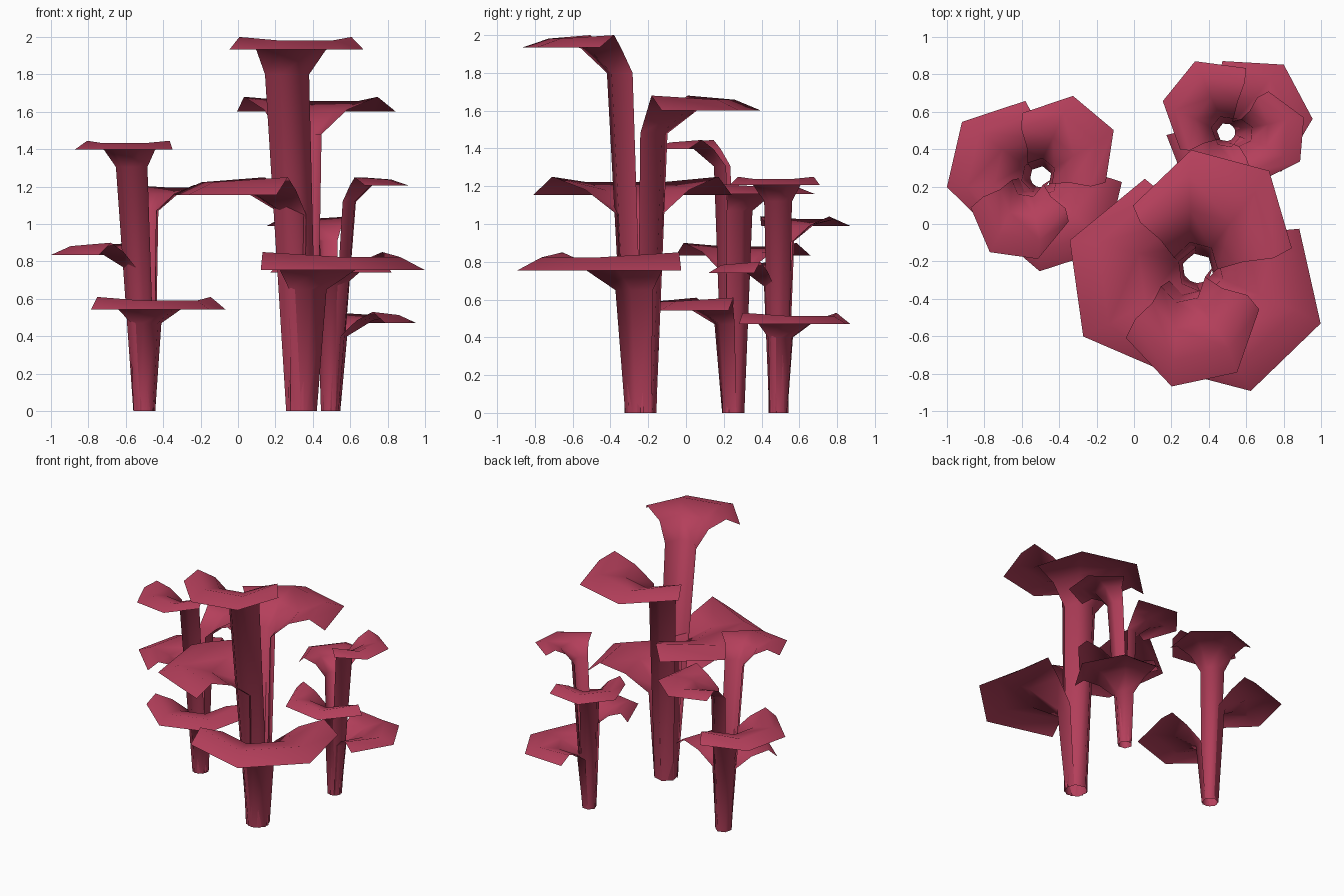
import bpy, bmesh
from math import radians, sin, cos
from mathutils import Vector

if "Cube" in bpy.data.objects:
    bpy.data.objects.remove(bpy.data.objects["Cube"], do_unlink=True)

mat = bpy.data.materials.new("crimson")
mat.use_nodes = True
color = (0.46, 0.05, 0.105, 1)
mat.diffuse_color = color
mat.node_tree.nodes["Principled BSDF"].inputs["Base Color"].default_value = color


def frond(name, axis, stem_r, depth, centre, lip_r, facing, top, lean):
    """Half-tube stem that opens into a half-hexagonal cap with a drooping lip."""
    # each ring: share of the way from stem axis to cap centre, share of the lean,
    # radius, height, sag of the middle points
    rings = [
        (0.0, 0.0, stem_r, 0.0, 0.0),
        (0.12, 1.0, stem_r * 1.42, top - depth, 0.0),
        (0.42, 0.6, lip_r * 0.52, top - depth * 0.35, 0.0),
        (0.67, 0.2, lip_r * 0.84, top, lip_r * 0.05),
        (1.0, 0.0, lip_r, top - lip_r * 0.18, 0.0),
    ]
    bm = bmesh.new()
    rows = []
    for share, bend, radius, z, sag in rings:
        mid = Vector(axis).lerp(Vector(centre), share) + Vector(lean) * bend
        row = []
        for i in range(4):
            a = radians(facing + (i / 3 - 0.5) * 176)
            height = z - sag if i in (1, 2) else z
            row.append(bm.verts.new((mid.x + radius * cos(a), mid.y + radius * sin(a), height)))
        rows.append(row)
    for low, high in zip(rows, rows[1:]):
        for i in range(3):
            bm.faces.new((low[i], low[i + 1], high[i + 1], high[i])).smooth = True
    mesh = bpy.data.meshes.new(name)
    bm.to_mesh(mesh)
    bm.free()
    mesh.materials.append(mat)
    bpy.context.collection.objects.link(bpy.data.objects.new(name, mesh))


# cluster: stem axis, stem radius, throat depth, fronds from top to bottom
# frond: cap centre, lip radius, facing angle, ridge height, lean of the throat
clusters = {
    "tall": ((0.34, -0.24), 0.085, 0.2, [
        ((0.31, -0.52), 0.365, 282, 2.0, (-0.075, -0.03)),
        ((0.415, -0.03), 0.44, 75, 1.68, (-0.02, 0)),
        ((0.15, -0.28), 0.53, 188, 1.25, (0.035, 0)),
        ((0.49, -0.38), 0.53, -46, 0.85, (0, 0))]),
    "left": ((-0.5, 0.25), 0.06, 0.14, [
        ((-0.61, 0.06), 0.265, 262, 1.445, (-0.055, 0)),
        ((-0.38, 0.4), 0.29, 50, 1.21, (-0.02, 0)),
        ((-0.65, 0.3), 0.365, 167, 0.9, (0, 0)),
        ((-0.43, 0.12), 0.38, -72, 0.61, (0, 0))]),
    "rear": ((0.495, 0.49), 0.052, 0.13, [
        ((0.69, 0.47), 0.24, -5, 1.25, (0.045, 0)),
        ((0.43, 0.61), 0.28, 141, 1.04, (0, 0)),
        ((0.5, 0.43), 0.33, 260, 0.8, (0, 0)),
        ((0.62, 0.57), 0.335, 28, 0.53, (0, 0))]),
}

for cluster, (axis, stem_r, depth, fronds) in clusters.items():
    for n, cap in enumerate(fronds, 1):
        frond(f"{cluster}_frond_{n}", axis, stem_r, depth, *cap)
